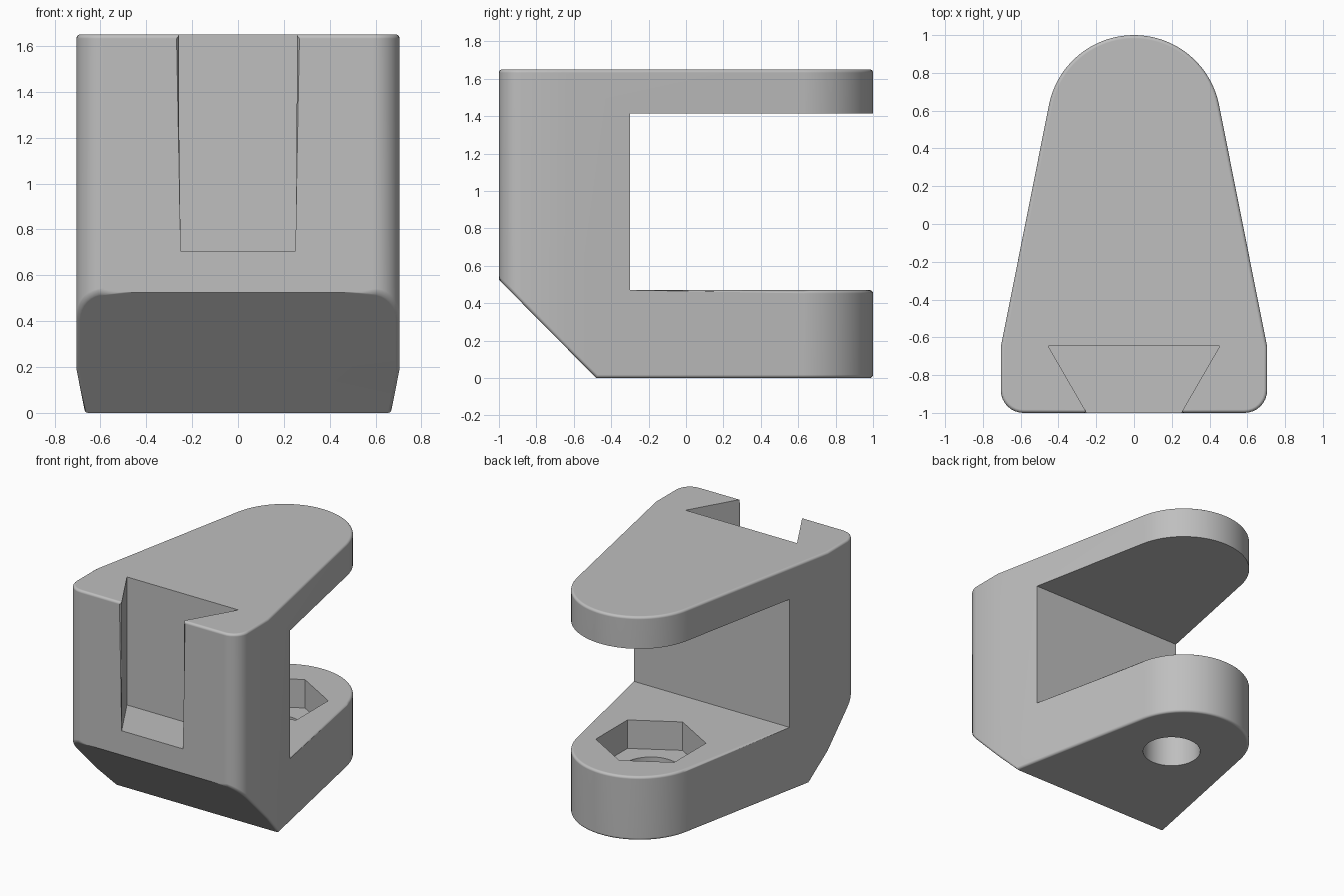
import bpy, bmesh, math

if "Cube" in bpy.data.objects:
    bpy.data.objects.remove(bpy.data.objects["Cube"])

TOP, ARM_LOW, ARM_HIGH = 1.65, 0.47, 1.415
MOUTH_Y, BORE_Y = -0.30, 0.41


def prism(name, pts, to_3d, a, b):
    """Extrude a 2D profile between depths a and b."""
    bm = bmesh.new()
    low = [bm.verts.new(to_3d(p, q, a)) for p, q in pts]
    high = [bm.verts.new(to_3d(p, q, b)) for p, q in pts]
    n = len(pts)
    bm.faces.new(low)
    bm.faces.new(high)
    for i in range(n):
        j = (i + 1) % n
        bm.faces.new((low[i], low[j], high[j], high[i]))
    bmesh.ops.recalc_face_normals(bm, faces=bm.faces)
    me = bpy.data.meshes.new(name)
    bm.to_mesh(me)
    bm.free()
    ob = bpy.data.objects.new(name, me)
    bpy.context.collection.objects.link(ob)
    return ob


def along_z(p, q, d):
    return (p, q, d)


def along_x(p, q, d):
    return (d, p, q)


def arc(cx, cy, r, start, end, n):
    return [(cx + r * math.cos(math.radians(start + (end - start) * i / n)),
             cy + r * math.sin(math.radians(start + (end - start) * i / n)))
            for i in range(n + 1)]


# Tapered plan outline: rounded front corners, straight flanks, round back end
right = arc(0.585, -0.88, 0.12, -90, 0, 8) + [(0.705, -0.65)]
right += arc(0, 0.541, 0.459, 11.2, 90, 20)
outline = right + [(-x, y) for x, y in reversed(right[:-1])]
body = prism("clamp_body", outline, along_z, 0, TOP)

# Cutters: open mouth, sloped lower front, dovetail slot, nut pocket, bolt hole
cutters = [
    prism("mouth_cutter", [(MOUTH_Y, ARM_LOW), (1.5, ARM_LOW),
                           (1.5, ARM_HIGH), (MOUTH_Y, ARM_HIGH)], along_x, -1, 1),
    prism("slope_cutter", [(-0.48, 0), (-0.28, -0.2), (-1.4, -0.2),
                           (-1.4, 0.93)], along_x, -1, 1),
    prism("dovetail_cutter", [(-0.455, -0.645), (0.455, -0.645), (0.25, -1.0),
                              (0.25, -1.2), (-0.25, -1.2), (-0.25, -1.0)],
          along_z, 0.705, 2),
    prism("nut_cutter", arc(0, BORE_Y, 0.37, 30, 330, 5), along_z, 0.26, 0.9),
    prism("hole_cutter", arc(0, BORE_Y, 0.2, 0, 352.5, 47), along_z, -0.3, 0.6),
]
for c in cutters:
    mod = body.modifiers.new(c.name, 'BOOLEAN')
    mod.operation, mod.solver, mod.object = 'DIFFERENCE', 'EXACT', c
    c.hide_render = True

# Bake the cuts, then remove the cutters
dg = bpy.context.evaluated_depsgraph_get()
cut = bpy.data.meshes.new_from_object(body.evaluated_get(dg))
body.modifiers.clear()
body.data = cut
for c in cutters:
    bpy.data.objects.remove(c)

bm = bmesh.new()
bm.from_mesh(cut)
bmesh.ops.remove_doubles(bm, verts=bm.verts, dist=0.0005)
bmesh.ops.dissolve_limit(bm, angle_limit=math.radians(0.5),
                         verts=bm.verts, edges=bm.edges)
bm.normal_update()


def is_rounded(e):
    """Pick the softened edges: arm rims, base rim, slope sides, slot lips."""
    if len(e.link_faces) != 2 or e.calc_face_angle(0) < 0.3:
        return False
    a, b = (v.co for v in e.verts)
    m = (a + b) / 2
    level = abs(a.z - b.z) < 0.001
    bore = math.hypot(m.x, m.y - BORE_Y) < 0.385
    if level and abs(m.z - TOP) < 0.002:
        slot_side = abs(m.x) > 0.2 and abs(m.x) < 0.46 and -0.99 < m.y < -0.65
        return not slot_side
    if level and abs(m.z - ARM_LOW) < 0.002:
        return not bore
    fold = level and abs(m.y + 0.48) < 0.01
    if level and m.z < 0.002:
        return not (bore or fold)
    slope = [f.normal.z < -0.5 and f.normal.y < -0.5 for f in e.link_faces]
    if any(slope):
        return not level
    return abs(abs(m.x) - 0.25) < 0.002 and m.y < -0.99


bmesh.ops.bevel(bm, geom=[e for e in bm.edges if is_rounded(e)], offset=0.018,
                offset_type='OFFSET', segments=4, profile=0.5,
                affect='EDGES', clamp_overlap=False)
bmesh.ops.recalc_face_normals(bm, faces=bm.faces)
bm.to_mesh(cut)
bm.free()

# Single grey finish and smooth shading on the curves
grey = bpy.data.materials.new("plain_grey")
grey.diffuse_color = (0.52, 0.52, 0.52, 1)
grey.use_nodes = True
grey.node_tree.nodes["Principled BSDF"].inputs["Base Color"].default_value = grey.diffuse_color
cut.materials.clear()
cut.materials.append(grey)
bpy.context.view_layer.objects.active = body
body.select_set(True)
bpy.ops.object.shade_smooth_by_angle(angle=math.radians(30))
wn = body.modifiers.new("even_normals", 'WEIGHTED_NORMAL')
wn.keep_sharp = True
